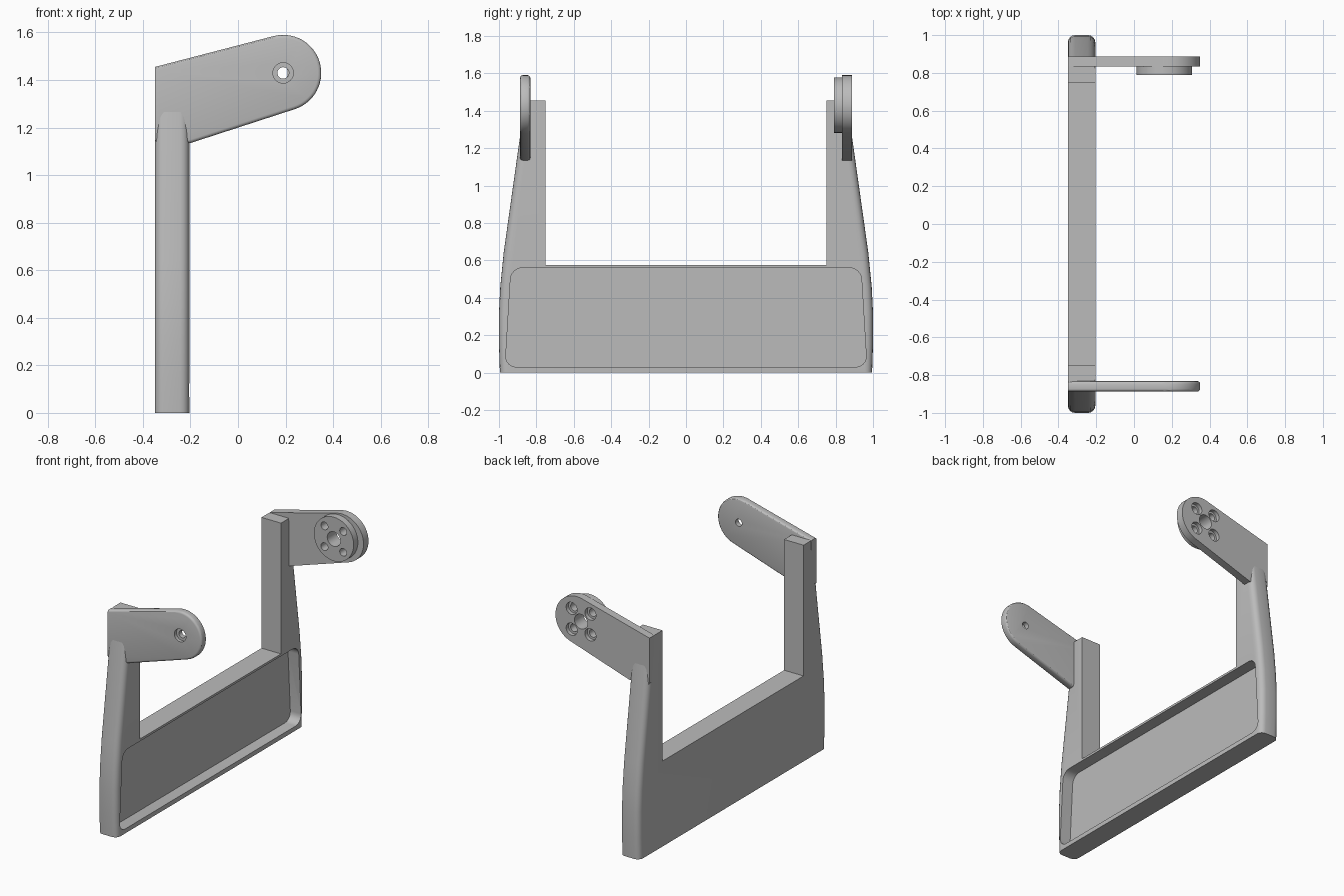
import bpy, bmesh
from math import sin, cos, radians

if "Cube" in bpy.data.objects:
    bpy.data.objects.remove(bpy.data.objects["Cube"])

grey = bpy.data.materials.new("plain grey")
grey.use_nodes = True
grey.diffuse_color = (0.5, 0.5, 0.5, 1)
grey.node_tree.nodes["Principled BSDF"].inputs["Base Color"].default_value = (0.5, 0.5, 0.5, 1)


def prism(name, outline, axis, start, end, bevel=0, pick=None, segments=4):
    """Extrude a 2D outline along x (outline is y, z) or y (outline is x, z)."""
    place = (lambda p, d: (d, p[0], p[1])) if axis == "x" else (lambda p, d: (p[0], d, p[1]))
    bm = bmesh.new()
    rings = [[bm.verts.new(place(p, d)) for p in outline] for d in (start, end)]
    for ring in rings:
        bm.faces.new(ring)
    n = len(outline)
    for i in range(n):
        j = (i + 1) % n
        bm.faces.new((rings[0][i], rings[0][j], rings[1][j], rings[1][i]))
    bmesh.ops.recalc_face_normals(bm, faces=bm.faces)
    if bevel:
        bmesh.ops.bevel(bm, geom=[e for e in bm.edges if pick(*e.verts)], offset=bevel,
                        segments=segments, profile=0.5, affect="EDGES", clamp_overlap=True)
    mesh = bpy.data.meshes.new(name)
    bm.to_mesh(mesh)
    bm.free()
    mesh.materials.append(grey)
    ob = bpy.data.objects.new(name, mesh)
    bpy.context.collection.objects.link(ob)
    return ob


def arc(cx, cz, r, a0, a1, steps):
    angles = [radians(a0 + (a1 - a0) * i / steps) for i in range(steps + 1)]
    return [(cx + r * cos(a), cz + r * sin(a)) for a in angles]


def drill(x, z, r, y0, y1):
    return prism("drill", arc(x, z, r, 0, 360, 32)[:-1], "y", y0, y1)


def cut(ob, cutters):
    bpy.context.view_layer.objects.active = ob
    for c in cutters:
        c.hide_render = True
        mod = ob.modifiers.new("cut", "BOOLEAN")
        mod.operation, mod.solver, mod.object = "DIFFERENCE", "EXACT", c
        bpy.ops.object.modifier_apply(modifier=mod.name)


def smooth(ob):
    bpy.ops.object.select_all(action="DESELECT")
    ob.select_set(True)
    bpy.context.view_layer.objects.active = ob
    bpy.ops.object.shade_smooth_by_angle(angle=radians(30))


# U-shaped frame with softened outer uprights
side = [(0.995, 0), (1, 0.15), (1, 0.32), (0.993, 0.46), (0.975, 0.64),
        (0.885, 1.28), (0.862, 1.455), (0.75, 1.455), (0.75, 0.575)]
frame = prism("frame", side + [(-y, z) for y, z in reversed(side)], "x", -0.35, -0.205, 0.038,
              lambda a, b: abs(a.co.x - b.co.x) < 1e-5 and abs(a.co.z - b.co.z) > 1e-4
              and min(abs(a.co.y), abs(b.co.y)) > 0.8)

# Shallow rounded recess in the panel
pocket = prism("pocket", [(-0.967, 0.03), (0.967, 0.03), (0.935, 0.56), (-0.935, 0.56)],
               "x", -0.285, -0.1, 0.06, lambda a, b: abs(a.co.x - b.co.x) > 0.1, 6)
cut(frame, [pocket])

# Arms with round ends
arm_outline = ([(-0.35, 1.455), (-0.35, 1.15), (-0.335, 1.13), (-0.2, 1.135)]
               + arc(0.19, 1.43, 0.16, -72, 104.5, 28))
front_arm = prism("front_arm", arm_outline, "y", -0.887, -0.832, 0.014,
                  lambda a, b: abs(a.co.y - b.co.y) < 1e-5 and max(a.co.x, b.co.x) > -0.3, 3)
back_arm = prism("back_arm", arm_outline, "y", 0.835, 0.888)

# Raised mounting disc inside the back arm
hub_x, hub_z = 0.16, 1.43
disc = prism("mounting_disc", arc(hub_x, hub_z, 0.148, 0, 360, 48)[:-1], "y", 0.79, 0.835)

# Pivot hole and its countersink
front_drills = [drill(0.19, 1.43, 0.024, -1, -0.7), drill(0.19, 1.43, 0.043, -1, -0.865)]
cut(front_arm, front_drills)

# Centre hole and four screw holes
through = [drill(hub_x, hub_z, 0.049, 0.7, 1)]
sinks = []
for dx in (-0.07, 0.07):
    for dz in (-0.07, 0.07):
        through.append(drill(hub_x + dx, hub_z + dz, 0.026, 0.7, 1))
        sinks.append(drill(hub_x + dx, hub_z + dz, 0.041, 0.862, 1))
cut(back_arm, through + sinks)
cut(disc, through)

for helper in [pocket] + front_drills + through + sinks:
    bpy.data.objects.remove(helper)
for ob in (frame, front_arm, back_arm, disc):
    smooth(ob)
